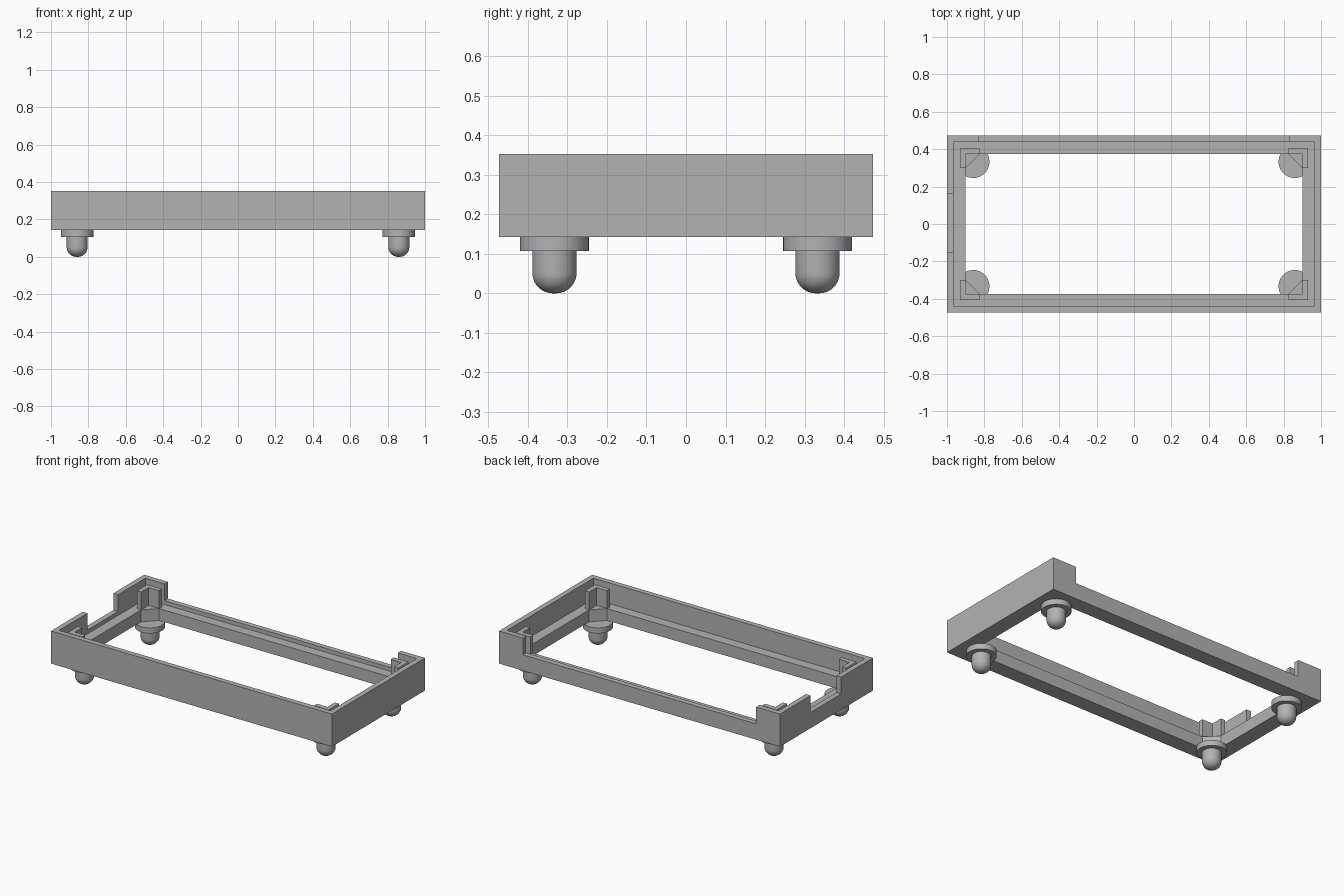
import bpy, bmesh, math
from mathutils import Vector

cube = bpy.data.objects.get("Cube")
if cube:
    bpy.data.objects.remove(cube, do_unlink=True)

# Single grey plastic colour
grey = bpy.data.materials.new("grey_plastic")
grey.use_nodes = True
grey.diffuse_color = (0.45, 0.45, 0.45, 1)
grey.node_tree.nodes["Principled BSDF"].inputs["Base Color"].default_value = (0.45, 0.45, 0.45, 1)

# Main dimensions
HX, HY = 1.0, 0.473
BOTTOM, LEDGE, NOTCH, POST, TOP = 0.143, 0.22, 0.245, 0.335, 0.353
WALL = 0.034
OX, OY, CHAMFER = 0.9, 0.375, 0.075


def add_object(name, bm):
    bmesh.ops.recalc_face_normals(bm, faces=bm.faces[:])
    mesh = bpy.data.meshes.new(name)
    bm.to_mesh(mesh)
    bm.free()
    mesh.materials.append(grey)
    obj = bpy.data.objects.new(name, mesh)
    bpy.context.collection.objects.link(obj)
    return obj


def prism(name, outline, z0, z1):
    bm = bmesh.new()
    face = bm.faces.new([bm.verts.new((x, y, z0)) for x, y in outline])
    top = bmesh.ops.extrude_face_region(bm, geom=[face])
    verts = [g for g in top["geom"] if isinstance(g, bmesh.types.BMVert)]
    bmesh.ops.translate(bm, verts=verts, vec=(0, 0, z1 - z0))
    if not face.is_valid or len(bm.faces) < len(outline) + 2:
        bm.faces.new([v for v in bm.verts if v not in verts])
    return add_object(name, bm)


def rect(x0, x1, y0, y1):
    return [(x0, y0), (x1, y0), (x1, y1), (x0, y1)]


def lathe(name, profile, centre, steps=48):
    bm = bmesh.new()
    verts = [bm.verts.new((r, 0, z)) for r, z in profile]
    edges = [bm.edges.new(pair) for pair in zip(verts, verts[1:])]
    bmesh.ops.spin(bm, geom=verts + edges, cent=(0, 0, 0), axis=(0, 0, 1),
                   angle=2 * math.pi, steps=steps)
    bmesh.ops.remove_doubles(bm, verts=bm.verts[:], dist=1e-5)
    bmesh.ops.translate(bm, verts=bm.verts[:], vec=Vector(centre))
    obj = add_object(name, bm)
    bpy.ops.object.select_all(action='DESELECT')
    obj.select_set(True)
    bpy.context.view_layer.objects.active = obj
    bpy.ops.object.shade_smooth_by_angle(angle=math.radians(35))
    return obj


# Frame: solid block cut by the upper recess, chamfered opening and two notches
frame = prism("frame", rect(-HX, HX, -HY, HY), BOTTOM, TOP)
a, b = OX - CHAMFER, OY - CHAMFER
opening = [(a, -OY), (OX, -b), (OX, b), (a, OY), (-a, OY), (-OX, b), (-OX, -b), (-a, -OY)]
ix, iy = HX - WALL, HY - WALL
cutters = [
    prism("recess_cutter", rect(-ix, ix, -iy, iy), LEDGE, TOP + 0.1),
    prism("opening_cutter", opening, BOTTOM - 0.1, TOP + 0.1),
    prism("back_notch_cutter", rect(-0.83, 0.83, iy - 0.02, HY + 0.1), NOTCH, TOP + 0.1),
    prism("side_notch_cutter", rect(-HX - 0.1, -ix + 0.02, -0.15, 0.16), NOTCH, TOP + 0.1),
]
for cutter in cutters:
    cutter.hide_render = True
    mod = frame.modifiers.new(cutter.name, 'BOOLEAN')
    mod.operation = 'DIFFERENCE'
    mod.solver = 'EXACT'
    mod.object = cutter
bpy.context.view_layer.update()
evaluated = frame.evaluated_get(bpy.context.evaluated_depsgraph_get())
cut_mesh = bpy.data.meshes.new_from_object(evaluated)
frame.modifiers.clear()
frame.data = cut_mesh
cut_mesh.materials.clear()
cut_mesh.materials.append(grey)
for poly in cut_mesh.polygons:
    poly.material_index = 0
for cutter in cutters:
    bpy.data.objects.remove(cutter, do_unlink=True)

# Foot profiles: flat washer and round-ended pin
R, FILLET, SEAT = 0.056, 0.052, 0.107
washer = [(0, SEAT), (0.087, SEAT), (0.087, BOTTOM), (0, BOTTOM)]
pin = [(0, 0)]
for i in range(11):
    t = math.pi / 2 * i / 10
    pin.append((R - FILLET + FILLET * math.sin(t), FILLET - FILLET * math.cos(t)))
pin += [(R, SEAT), (0, SEAT)]

# Corner posts and feet, mirrored to all four corners
T = 0.03
angle_post = [(a, OY), (OX, OY), (OX, b), (OX + T, b), (OX + T, OY + T), (a, OY + T)]
for sx, side in ((-1, "right"), (1, "left")):
    for sy, end in ((-1, "front"), (1, "back")):
        tag = f"{end}_{side}"
        prism(f"corner_post_{tag}", [(sx * x, sy * y) for x, y in angle_post], LEDGE - 0.01, POST)
        centre = (sx * 0.86, sy * 0.333, 0)
        lathe(f"foot_washer_{tag}", washer, centre)
        lathe(f"foot_pin_{tag}", pin, centre)
